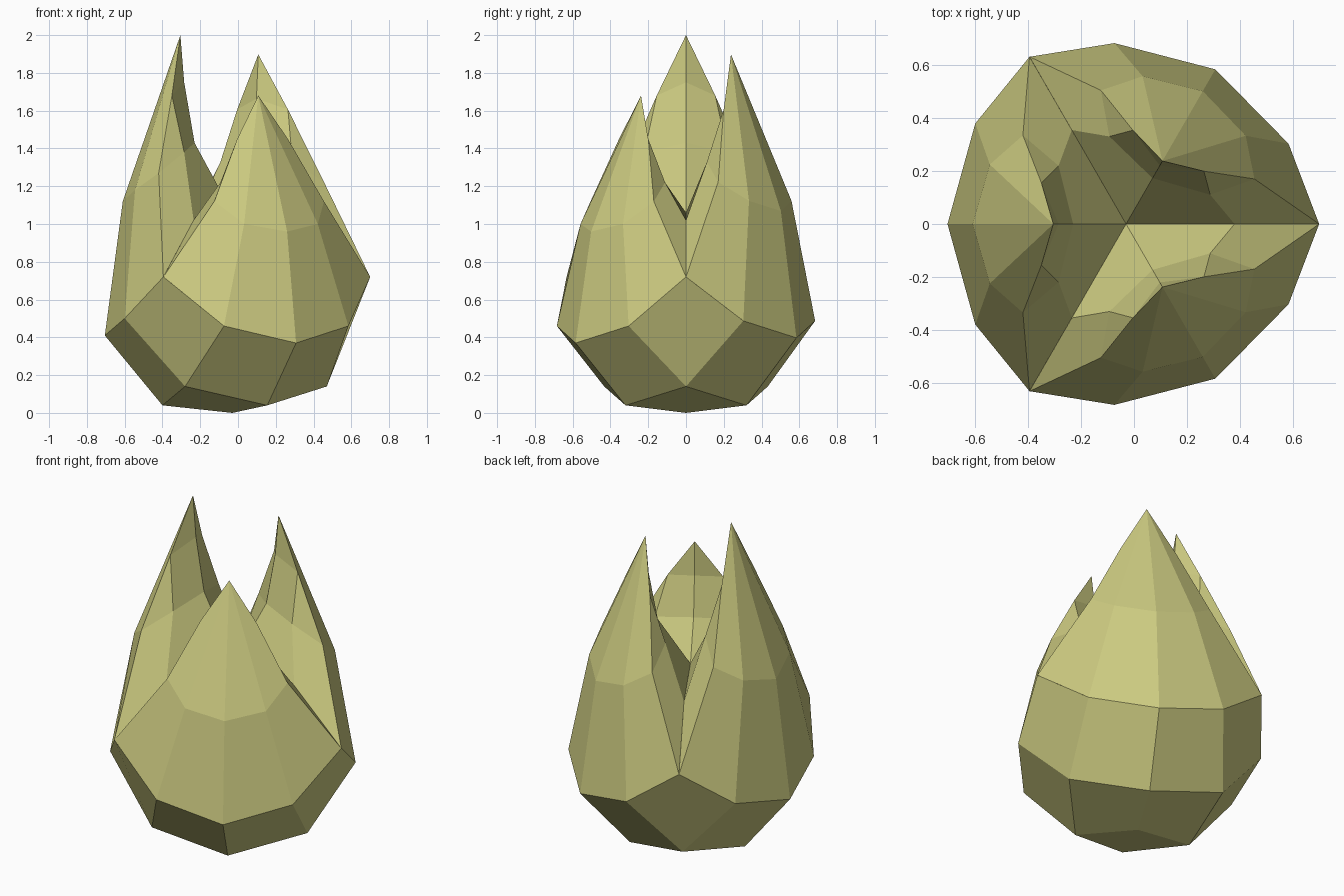
import bpy, bmesh, math

cube = bpy.data.objects.get("Cube")
if cube:
    bpy.data.objects.remove(cube, do_unlink=True)

AXIS_X = -0.03

material = bpy.data.materials.new("olive_yellow")
material.use_nodes = True
colour = (0.61, 0.60, 0.22, 1)
material.diffuse_color = colour
material.node_tree.nodes["Principled BSDF"].inputs["Base Color"].default_value = colour

# Petal points: outward, sideways, height on shortest petal, height on tallest petal
POINTS = {
    "notch": (0.365, 0.632, 0.72, 0.72),
    "base_side": (0.57, 0.38, 0.46, 0.50),
    "base_mid": (0.675, 0, 0.37, 0.41),
    "belly_edge": (0.39, 0.335, 1.12, 1.27),
    "belly_side": (0.515, 0.225, 1.00, 1.18),
    "belly_mid": (0.58, 0, 0.96, 1.12),
    "upper_edge": (0.32, 0.155, 1.45, 1.68),
    "tip": (0.275, 0, 1.68, 2.0),
    "inner_valley": (0.205, 0.355, 1.02, 1.02),
    "inner_side": (0.255, 0.22, 1.22, 1.38),
    "inner_mid": (0.20, 0, 1.25, 1.43),
    "inner_upper": (0.255, 0, 1.48, 1.75),
    "floor": (0, 0, 1.06, 1.06),
}

# Faces of half a petal: outer skin, inner skin, floor
HALF_PETAL = [
    "notch base_side belly_side belly_edge",
    "base_side base_mid belly_mid belly_side",
    "belly_edge belly_side tip upper_edge",
    "belly_side belly_mid tip",
    "notch belly_edge inner_side inner_valley",
    "belly_edge upper_edge inner_side",
    "upper_edge tip inner_upper",
    "upper_edge inner_upper inner_mid inner_side",
    "floor inner_mid inner_side inner_valley",
]


def place(out, side, z, degrees):
    a = math.radians(degrees)
    c, s = math.cos(a), math.sin(a)
    return (AXIS_X + out * c - side * s, out * s + side * c, z)


def petal_point(name, degrees, growth, mirror):
    out, side, low, high = POINTS[name]
    return place(out, side * mirror, low + (high - low) * growth, degrees)


def make_object(name, polygons):
    bm = bmesh.new()
    for polygon in polygons:
        bm.faces.new([bm.verts.new(p) for p in polygon])
    bmesh.ops.remove_doubles(bm, verts=bm.verts, dist=0.001)
    bmesh.ops.recalc_face_normals(bm, faces=bm.faces)
    mesh = bpy.data.meshes.new(name)
    bm.to_mesh(mesh)
    bm.free()
    mesh.materials.append(material)
    obj = bpy.data.objects.new(name, mesh)
    bpy.context.collection.objects.link(obj)


petals = [("front_petal", -60, 0), ("back_petal", 60, 0.68), ("right_petal", 180, 1)]

# Three pointed petals
for name, degrees, growth in petals:
    make_object(name, [
        [petal_point(p, degrees, growth, mirror) for p in face.split()]
        for face in HALF_PETAL for mirror in (1, -1)])

# Faceted cup under the petals
cup = []
pole = place(0, 0, 0, 0)
for i, (name, degrees, growth) in enumerate(petals):
    next_name, next_degrees, next_growth = petals[(i + 1) % 3]
    low = place(0.37, 0, 0.04, degrees)
    before = place(0.5, 0, 0.14, degrees - 60)
    after = place(0.5, 0, 0.14, degrees + 60)
    middle = petal_point("base_mid", degrees, growth, 1)
    for mirror, corner in ((1, after), (-1, before)):
        cup.append([low, middle, petal_point("base_side", degrees, growth, mirror), corner])
    cup.append([after, petal_point("base_side", degrees, growth, 1),
                petal_point("notch", degrees, growth, 1),
                petal_point("base_side", next_degrees, next_growth, -1)])
    cup.append([pole, low, after, place(0.37, 0, 0.04, next_degrees)])
make_object("bud_base", cup)
